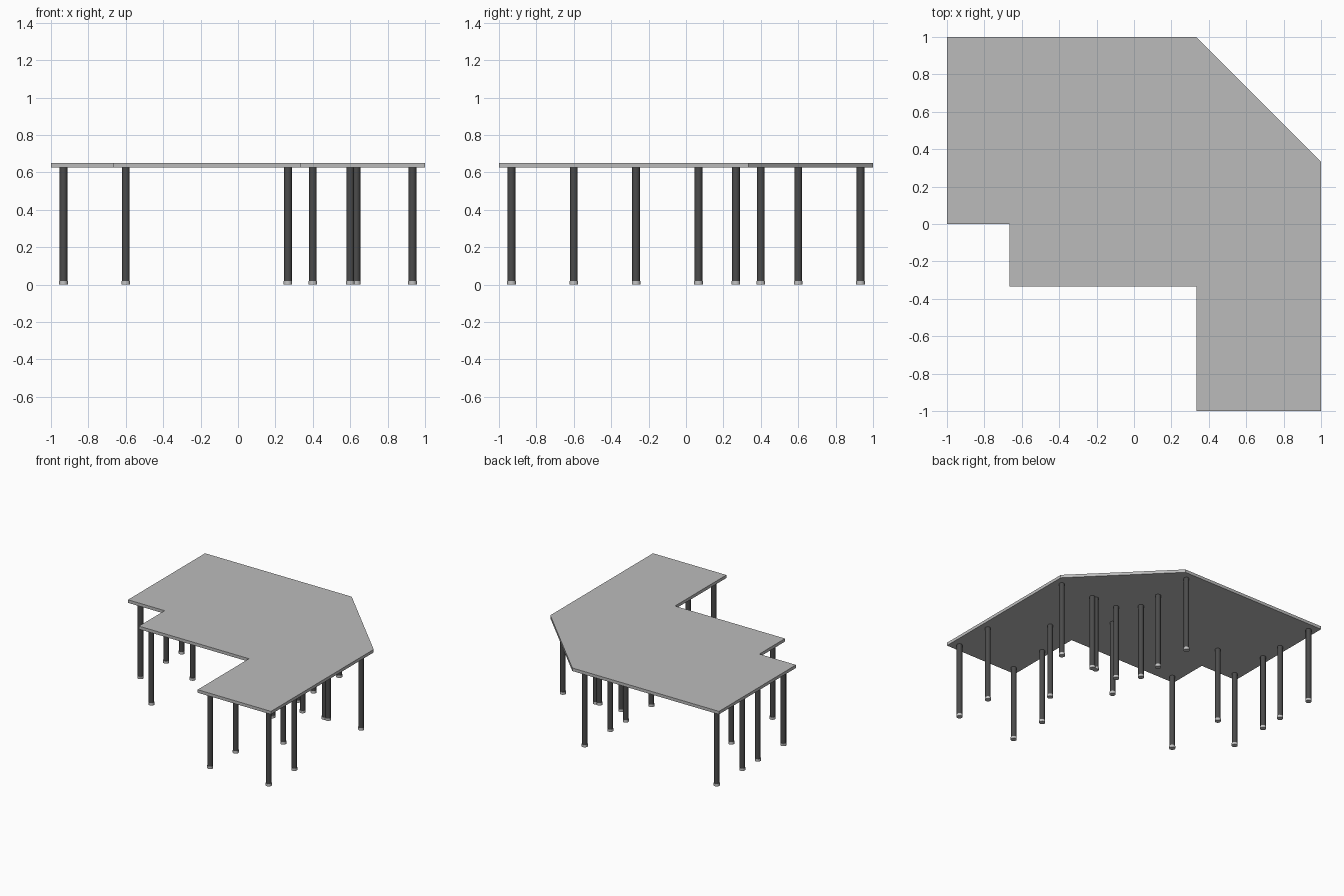
import bpy, bmesh

if "Cube" in bpy.data.objects:
    bpy.data.objects.remove(bpy.data.objects["Cube"])

def material(name, v):
    m = bpy.data.materials.new(name)
    m.diffuse_color = (v, v, v, 1)
    m.use_nodes = True
    m.node_tree.nodes["Principled BSDF"].inputs["Base Color"].default_value = m.diffuse_color
    return m

TOP = material("tabletop grey", 0.5)
LEG = material("dark leg grey", 0.07)
FOOT = material("foot light grey", 0.55)

# Tabletop: joined modular desks form one stepped, chamfered slab
T = 1 / 3
outline = [(-1, 1), (-1, 0), (-2*T, 0), (-2*T, -T), (T, -T), (T, -1), (1, -1), (1, T), (T, 1)]
bm = bmesh.new()
face = bm.faces.new([bm.verts.new((x, y, 0.625)) for x, y in outline])
ext = bmesh.ops.extrude_face_region(bm, geom=[face])
bmesh.ops.translate(bm, vec=(0, 0, 0.025),
                    verts=[g for g in ext["geom"] if isinstance(g, bmesh.types.BMVert)])
bmesh.ops.recalc_face_normals(bm, faces=bm.faces)
mesh = bpy.data.meshes.new("tabletop")
bm.to_mesh(mesh)
bm.free()
mesh.materials.append(TOP)
bpy.context.collection.objects.link(bpy.data.objects.new("tabletop", mesh))


def cylinder(name, x, y, z0, z1, r, mat):
    bpy.ops.mesh.primitive_cylinder_add(vertices=16, radius=r, depth=z1 - z0,
                                        location=(x, y, (z0 + z1) / 2))
    o = bpy.context.object
    o.name = name
    o.data.materials.append(mat)
    bpy.ops.object.shade_smooth_by_angle()


# Legs and feet, grouped by x position
legs = {
    -0.933: (0.067, 0.4, 0.6, 0.933),
    -0.6: (-0.267, 0.267),
    0.267: (0.067, 0.4, 0.6, 0.933),
    0.4: (-0.933, -0.6, 0.267),
    0.6: (-0.267, 0.267),
    0.633: (0.267,),
    0.933: (-0.933, -0.6, 0.267),
}
for x, ys in legs.items():
    for y in ys:
        cylinder("leg", x, y, 0.02, 0.625, 0.021, LEG)
        cylinder("foot", x, y, 0, 0.02, 0.023, FOOT)
